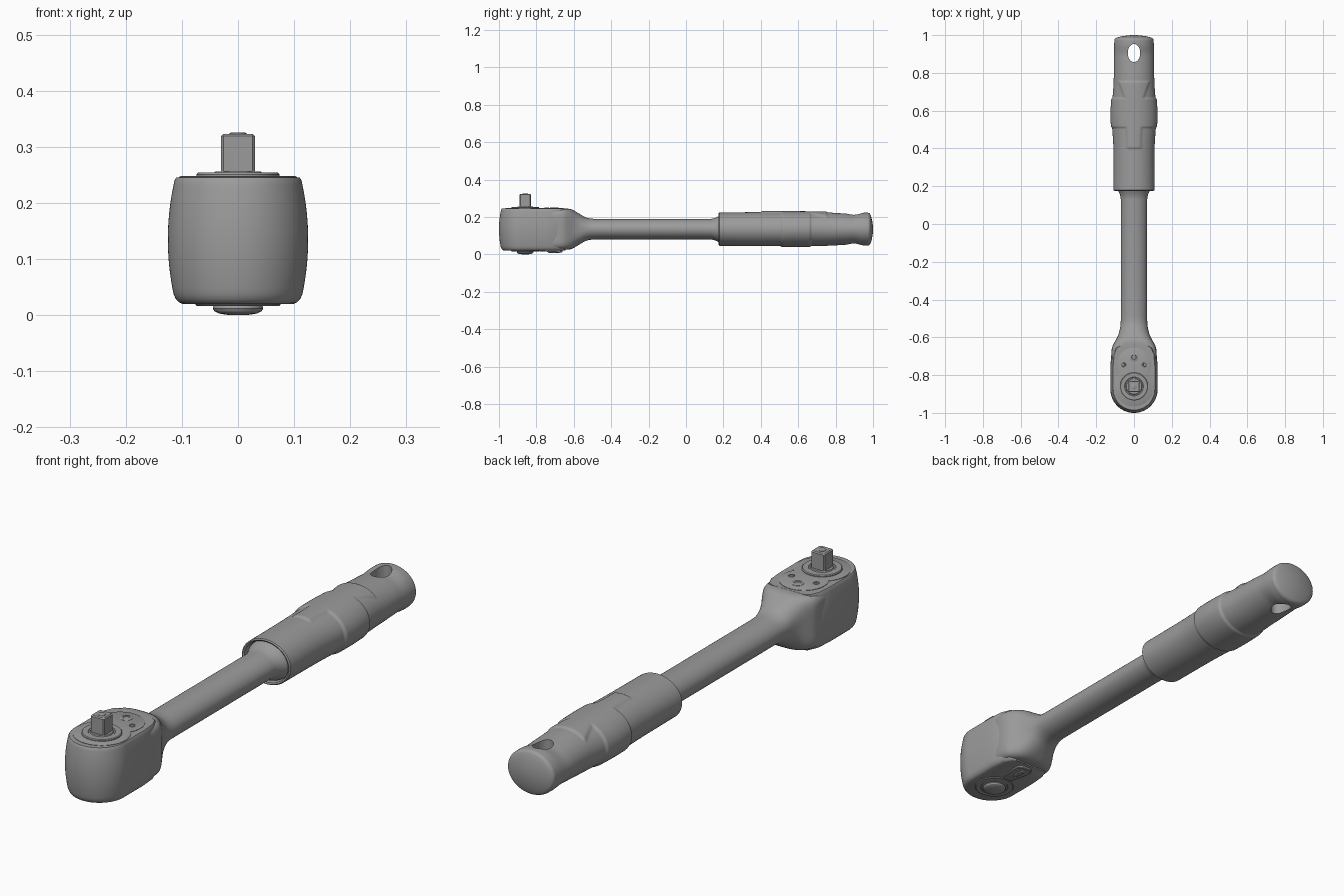
import bpy, bmesh, math

cube = bpy.data.objects.get("Cube")
if cube:
    bpy.data.objects.remove(cube, do_unlink=True)

steel = bpy.data.materials.new("grey_steel")
steel.use_nodes = True
GREY = (0.33, 0.33, 0.33, 1)
steel.diffuse_color = GREY
steel.node_tree.nodes["Principled BSDF"].inputs["Base Color"].default_value = GREY

MID = 0.135      # height of the tool's long axis
DRIVE_Y = -0.86  # centre of the square drive
TAU = math.tau


def loft(name, rings, angle=32, closed=False):
    """Skin a list of equal-length point rings; cap the ends unless closed."""
    bm = bmesh.new()
    loops = [[bm.verts.new(p) for p in ring] for ring in rings]
    pairs = list(zip(loops, loops[1:]))
    if closed:
        pairs.append((loops[-1], loops[0]))
    for a, b in pairs:
        for i in range(len(a)):
            j = (i + 1) % len(a)
            bm.faces.new((a[i], a[j], b[j], b[i]))
    if not closed:
        bm.faces.new(loops[0])
        bm.faces.new(loops[-1])
    bmesh.ops.recalc_face_normals(bm, faces=bm.faces)
    mesh = bpy.data.meshes.new(name)
    bm.to_mesh(mesh)
    bm.free()
    mesh.materials.append(steel)
    obj = bpy.data.objects.new(name, mesh)
    bpy.context.collection.objects.link(obj)
    bpy.ops.object.select_all(action='DESELECT')
    obj.select_set(True)
    bpy.context.view_layer.objects.active = obj
    bpy.ops.object.shade_smooth_by_angle(angle=math.radians(angle))
    return obj


def turned(name, profile, x=0, y=DRIVE_Y, n=48, sy=1):
    """Turned part about a vertical axis from (radius, z) pairs."""
    return loft(name, [[(x + r * math.cos(TAU * i / n), y + sy * r * math.sin(TAU * i / n), z)
                        for i in range(n)] for r, z in profile])


def curve(stations, y):
    """Smooth interpolation through (y, a, b, ...) stations."""
    k = 0
    while k < len(stations) - 2 and y > stations[k + 1][0]:
        k += 1
    p, q = stations[k], stations[k + 1]
    o, r = stations[max(k - 1, 0)], stations[min(k + 2, len(stations) - 1)]
    d = q[0] - p[0]
    t = (y - p[0]) / d
    out = []
    for c in range(1, len(p)):
        m0 = (q[c] - o[c]) / (q[0] - o[0]) * d
        m1 = (r[c] - p[c]) / (r[0] - p[0]) * d
        out.append((2*t**3 - 3*t*t + 1) * p[c] + (t**3 - 2*t*t + t) * m0
                   + (3*t*t - 2*t**3) * q[c] + (t**3 - t*t) * m1)
    return out


def section(y, w, h, power=2, n=96):
    """Superellipse cross-section across the long axis."""
    ring = []
    for i in range(n):
        s, c = math.sin(TAU * i / n), math.cos(TAU * i / n)
        k = (abs(s) ** power + abs(c) ** power) ** (-1 / power)
        ring.append((w * s * k, y, MID + h * c * k))
    return ring


def steps(a, b, n):
    return [a + (b - a) * i / n for i in range(n + 1)]


# Ratchet head: barrelled sides, rounded nose
def head_outline(z, extra=0):
    inset = 0.013 * ((z - MID) / 0.11) ** 2 + extra
    r = 0.125 - inset
    arc = [(-r * math.cos(math.pi * i / 40), -0.875 - r * math.sin(math.pi * i / 40)) for i in range(41)]
    tail = [(r, -0.75), (r - 0.005, -0.69), (r - 0.02, -0.655), (r - 0.04, -0.645)]
    plan = arc + tail + [(-x, y) for x, y in reversed(tail)]
    return [(x, y, z) for x, y in plan]


head_rings = [head_outline(0.02, 0.012), head_outline(0.023, 0.006), head_outline(0.029, 0.002)]
head_rings += [head_outline(z) for z in steps(0.038, 0.241, 20)]
head_rings.append(head_outline(0.245, 0.002))
loft("ratchet_head", head_rings)

# Neck and shaft: boxy at the head, oval along the shank, flared into the grip
SHAFT = [(-0.73, 0.116, 0.106, 8), (-0.68, 0.119, 0.108, 7), (-0.65, 0.115, 0.1095, 6),
         (-0.62, 0.1, 0.108, 4.5), (-0.6, 0.089, 0.1, 3.5), (-0.57, 0.078, 0.082, 2.6),
         (-0.53, 0.071, 0.061, 2.1), (-0.48, 0.07, 0.055, 2), (0.13, 0.07, 0.055, 2),
         (0.16, 0.076, 0.062, 2), (0.19, 0.09, 0.076, 2), (0.22, 0.092, 0.077, 2)]
shaft_ys = steps(-0.73, -0.48, 30) + steps(0.13, 0.22, 10)
loft("shaft", [section(y, *curve(SHAFT, y)) for y in shaft_ys])

# Grip: swelling body with a raised cross-shaped pad on its upper side
GRIP = [(0.19, 0.108, 0.089), (0.4, 0.109, 0.091), (0.58, 0.118, 0.091), (0.75, 0.108, 0.089),
        (0.86, 0.106, 0.083), (0.9, 0.105, 0.081), (0.945, 0.105, 0.088), (0.97, 0.104, 0.088)]


def ramp(v):
    v = min(max(v / 0.012, 0), 1)
    return v * v * (3 - 2 * v)


def grip_ring(y):
    w, h = curve(GRIP, y)
    ring = []
    for x, _, z in section(y, w, h):
        band = ramp(y - 0.505) * ramp(0.672 - y)
        half = 0.036 + 0.1 * max(0, y - 0.47) if y < 0.58 else 0.047 + 0.35 * max(0, y - 0.66)
        strip = ramp(y - 0.395) * ramp(0.76 - y) * ramp(half + 0.006 - abs(x)) * (z > MID)
        k = 1 + 0.055 * max(band, strip)
        ring.append((x * k, y, MID + (z - MID) * k))
    return ring


grip = [section(0.215, 0.092, 0.076), section(0.178, 0.097, 0.08),
        section(0.175, 0.103, 0.085), section(0.179, 0.108, 0.089)]
grip += [grip_ring(y) for y in steps(0.19, 0.97, 195)]
grip += [section(0.97 + 0.017 * math.sin(a), 0.088 + 0.016 * math.cos(a), 0.072 + 0.016 * math.cos(a))
         for a in steps(0.2, 1.2, 6)]
grip += [section(1 - 0.013 * f * f, 0.092 * f, 0.076 * f) for f in (0.85, 0.65, 0.4, 0.2, 0.02)]
handle = loft("handle_grip", grip)

# Hanging hole through the grip end
cutter = turned("hole_cutter", [(0.033, -0.1), (0.033, 0.4)], y=0.905, sy=1.45)
cutter.hide_render = True
cut = handle.modifiers.new("hanging_hole", 'BOOLEAN')
cut.operation, cut.solver, cut.object = 'DIFFERENCE', 'EXACT', cutter
bpy.ops.object.select_all(action='DESELECT')
bpy.context.view_layer.objects.active = handle
handle.select_set(True)
bpy.ops.object.modifier_apply(modifier=cut.name)
bpy.data.objects.remove(cutter, do_unlink=True)
bpy.ops.object.shade_smooth_by_angle(angle=math.radians(32))


# Cover plate: two merged discs
def cover_outline(z, inset):
    ring = []
    for i in range(96):
        a = TAU * i / 96
        reach = []
        for off, r in ((-0.06, 0.105 - inset), (0.055, 0.09 - inset)):
            reach.append(off * math.sin(a) + math.sqrt(r * r - (off * math.cos(a)) ** 2))
        ring.append((max(reach) * math.cos(a), -0.8 + max(reach) * math.sin(a), z))
    return ring


loft("cover_plate", [cover_outline(0.24, 0), cover_outline(0.2465, 0), cover_outline(0.248, 0.003)])

# Cover screws with sunken sockets
def screw(name, x, y, r):
    turned(name, [(r, 0.242), (r, 0.249), (r * 0.85, 0.2505), (r * 0.55, 0.2505), (r * 0.5, 0.2485)], x, y, 20)


screw("rear_screw", 0, -0.705, 0.023)
for side, label in ((1, "left"), (-1, "right")):
    screw(label + "_screw", side * 0.055, -0.745, 0.012)

# Drive collar and square drive
turned("drive_collar", [(0.074, 0.243), (0.074, 0.251), (0.071, 0.254), (0.05, 0.254),
                        (0.048, 0.252), (0.043, 0.252), (0.041, 0.256)])


def square(z, half, c):
    h, k = half, half - c
    return [(x, DRIVE_Y + y, z) for x, y in
            ((h, -k), (h, k), (k, h), (-k, h), (-h, k), (-h, -k), (-k, -h), (k, -h))]


loft("square_drive", [square(0.25, 0.03, 0.004), square(0.319, 0.03, 0.004), square(0.323, 0.026, 0.005)], 20)
turned("drive_pin", [(0.015, 0.32), (0.015, 0.3245), (0.012, 0.326)], n=24)

# Underside: selector disc, release button and reversing lever
turned("selector_disc", [(0.076, 0.03), (0.076, 0.019), (0.073, 0.016), (0.054, 0.016), (0.052, 0.018)])
turned("release_button", [(0.03, 0.025), (0.036, 0.019), (0.044, 0.016), (0.045, 0.012),
                          (0.042, 0.007), (0.034, 0.003), (0.02, 0.0008), (0.002, 0)])


def lever_outline(grow, z_front, z_back):
    corners = [(0.022, -0.785), (0.036, -0.7), (0.034, -0.672), (0.018, -0.66)]
    plan = corners + [(-x, y) for x, y in reversed(corners)]
    return [(x * grow, -0.72 + (y + 0.72) * grow,
             z_front + (z_back - z_front) * (y + 0.785) / 0.125) for x, y in plan]


loft("reversing_lever", [lever_outline(1, 0.03, 0.035), lever_outline(1, 0.018, 0.013), lever_outline(0.93, 0.016, 0.01)])
turned("lever_thumb_ridge", [(0.011, 0.02), (0.011, 0.01), (0.008, 0.007)], y=-0.705, n=24, sy=3)
